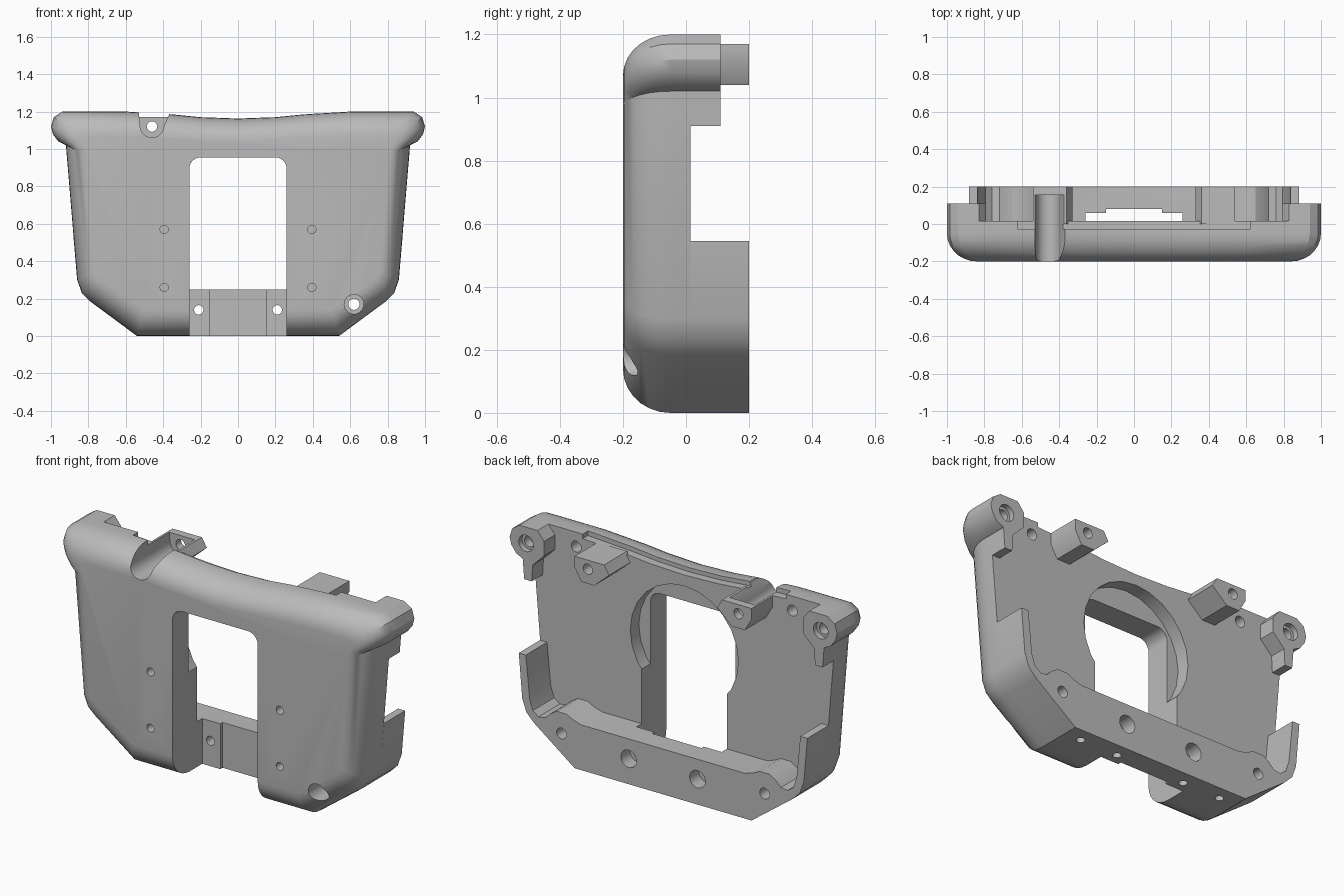
import bpy, bmesh, math

cube = bpy.data.objects.get("Cube")
if cube:
    bpy.data.objects.remove(cube, do_unlink=True)

grey = bpy.data.materials.new("plain_grey")
grey.use_nodes = True
grey.diffuse_color = (0.5, 0.5, 0.5, 1)
bsdf = next(n for n in grey.node_tree.nodes if n.type == 'BSDF_PRINCIPLED')
bsdf.inputs["Base Color"].default_value = (0.5, 0.5, 0.5, 1)
bsdf.inputs["Roughness"].default_value = 0.6


def loft(name, rings):
    """Closed solid through rings of equal point count."""
    bm = bmesh.new()
    loops = [[bm.verts.new(p) for p in ring] for ring in rings]
    n = len(loops[0])
    for a, b in zip(loops, loops[1:]):
        for i in range(n):
            j = (i + 1) % n
            bm.faces.new((a[i], a[j], b[j], b[i]))
    bm.faces.new(loops[0][::-1])
    bm.faces.new(loops[-1])
    bmesh.ops.recalc_face_normals(bm, faces=bm.faces)
    mesh = bpy.data.meshes.new(name)
    bm.to_mesh(mesh)
    bm.free()
    mesh.materials.append(grey)
    obj = bpy.data.objects.new(name, mesh)
    bpy.context.collection.objects.link(obj)
    return obj


def prism(name, pts, y0, y1):
    return loft(name, [[(x, y, z) for x, z in pts] for y in (y0, y1)])


def arc(cx, cz, r, start, end, steps):
    span = [math.radians(start + (end - start) * i / steps) for i in range(steps + 1)]
    return [(cx + r * math.cos(a), cz + r * math.sin(a)) for a in span]


def circle(cx, cz, r, steps=24):
    return arc(cx, cz, r, 0, 360, steps)[:-1]


def rect(x, z0, z1):
    return [(-x, z0), (x, z0), (x, z1), (-x, z1)]


def both_sides(half):
    return half + [(-x, z) for x, z in reversed(half) if x > 0]


def cut(cutter, *targets):
    """Subtract a cutter from the targets, then discard it."""
    cutter.hide_render = True
    for obj in targets:
        mod = obj.modifiers.new("cut", 'BOOLEAN')
        mod.operation = 'DIFFERENCE'
        mod.solver = 'EXACT'
        mod.object = cutter
        bpy.context.view_layer.objects.active = obj
        bpy.ops.object.modifier_apply(modifier=mod.name)
    bpy.data.objects.remove(cutter, do_unlink=True)


def hole(x, z, r, y0, y1, *targets):
    cut(prism("hole_cutter", circle(x, z, r), y0, y1), *targets)


PLATE, REAR = 0.015, 0.2

# Front shell: outline rounds over to a smaller front face
rim = both_sides([(.54, 0), (.79, .185), (.835, .23), (.86, .3), (.92, 1.02),
                  (.96, 1.04), (.99, 1.08), (1, 1.12), (.985, 1.17), (.94, 1.2),
                  (.6, 1.2), (.35, 1.185), (.2, 1.17), (0, 1.163)])
face = both_sides([(.5, .14), (.7, .28), (.74, .31), (.76, .35), (.81, .97),
                   (.83, 1), (.84, 1.03), (.84, 1.05), (.83, 1.06), (.8, 1.07),
                   (.58, 1.07), (.35, 1.06), (.2, 1.05), (0, 1.04)])
rings = [[(x, PLATE, z) for x, z in rim]]
for i in range(8):
    a = math.pi / 2 * i / 7
    k = 1 - math.cos(a)
    rings.append([(x + (fx - x) * k, -.05 - .15 * math.sin(a), z + (fz - z) * k)
                  for (x, z), (fx, fz) in zip(rim, face)])
shell = loft("front_shell", rings)

# Lower tray: bar with screw bosses and upright side walls
tray = prism("lower_tray", both_sides([
    (.54, 0), (.79, .185), (.835, .23), (.86, .3), (.881, .545), (.838, .545),
    (.815, .31), (.795, .25), (.76, .225), (.72, .23), (.69, .26), (.65, .285),
    (.59, .285), (.55, .265), (.5, .25)]), PLATE, REAR)

# Rear ear bosses with tabs, and upper posts
ear_outline = [(.94, 1.2), (.985, 1.17), (1, 1.12), (.99, 1.08), (.96, 1.04),
               (.92, 1.02), (.911, .91), (.865, .91), (.86, 1), (.79, 1.07),
               (.79, 1.15), (.83, 1.2)]
post_outline = [(.36, 1.17), (.33, 1.12), (.42, 1.04), (.5, 1.04), (.54, 1.11), (.54, 1.17)]
ears, posts = {}, {}
for s, side in ((1, "left"), (-1, "right")):
    ears[s] = prism(side + "_ear_boss", [(s * x, z) for x, z in ear_outline], PLATE, .11)
    posts[s] = prism(side + "_upper_post", [(s * x, z) for x, z in post_outline], 0, REAR)

# Central window, open at the bottom in front of the bar
window = [(-.26, -.1), (.26, -.1)] + arc(.2, .895, .06, 0, 90, 6) + arc(-.2, .895, .06, 90, 180, 6)
cut(prism("window_cutter", window, -.4, .06), shell, tray)
cut(prism("bar_recess_cutter", rect(.15, -.1, .4), -.4, .08), tray)

# Round recess behind the window and ledge along the rear top edge
hole(0, .75, .33, -.06, .3, shell)
ledge = both_sides([(.62, 1.3), (.62, 1.175), (.35, 1.16), (.2, 1.147), (0, 1.14)])
cut(prism("ledge_cutter", ledge, -.03, .1), shell)

# Open channel running back into the right post
channel = [(-.36, 1.3), (-.54, 1.3), (-.53, 1.19)] + arc(-.46, 1.125, .064, 180, 360, 12) + [(-.37, 1.18)]
cut(prism("channel_cutter", channel, -.4, .155), shell, posts[-1])

# Screw holes, mirrored
for s in (1, -1):
    hole(s * .46, 1.12, .028, .02, .3, posts[s])
    hole(s * .66, 1.12, .03, -.06, .1, shell)
    hole(s * .9, 1.11, .045, .08, .2, ears[s])
    hole(s * .9, 1.11, .03, .03, .2, ears[s])
    hole(s * .21, .14, .025, -.1, .3, tray)
    hole(s * .21, .14, .048, .12, .3, tray)
    for z in (.26, .57):
        hole(s * .395, z, .022, -.3, -.1, shell)
    for x in (.21, .44):
        under = [[(s * x + px, .12 + py, z) for px, py in circle(0, 0, .022)] for z in (-.1, .07)]
        cut(loft("underside_cutter", under), tray)

# Lower corner screws: one goes right through with a wide front seat
hole(.62, .17, .03, -.4, .4, shell, tray)
hole(.62, .17, .052, -.4, -.06, shell)
hole(-.62, .17, .03, .06, .4, tray)

# Shading
bpy.ops.object.select_all(action='DESELECT')
for obj in [shell, tray, *ears.values(), *posts.values()]:
    obj.select_set(True)
    bpy.context.view_layer.objects.active = obj
bpy.ops.object.shade_smooth_by_angle(angle=math.radians(30))
